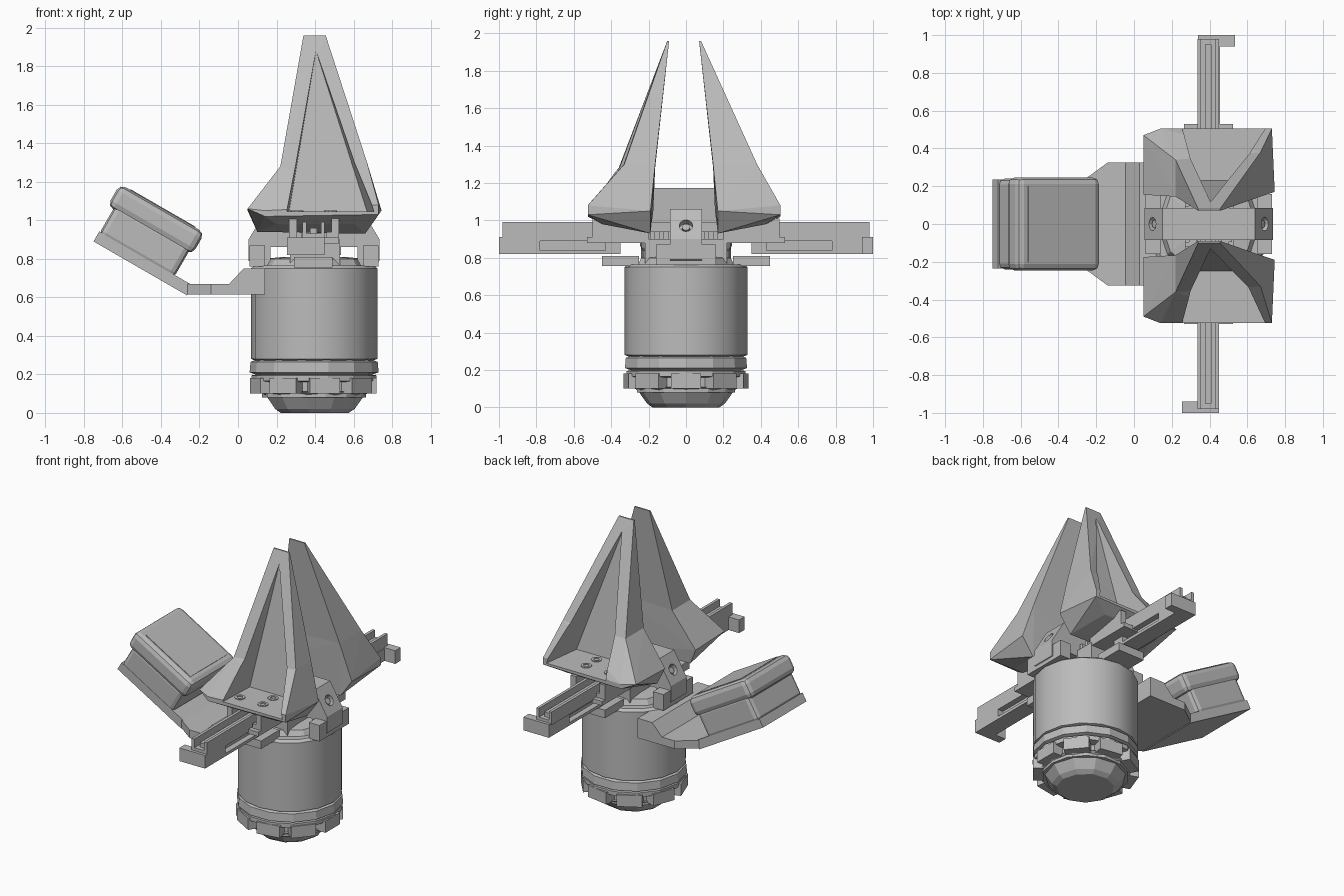
import bpy, bmesh, math
from mathutils import Matrix

if "Cube" in bpy.data.objects:
    bpy.data.objects.remove(bpy.data.objects["Cube"], do_unlink=True)

grey = bpy.data.materials.new("machine_grey")
grey.use_nodes = True
grey.diffuse_color = (0.5, 0.5, 0.5, 1)
grey.node_tree.nodes["Principled BSDF"].inputs["Base Color"].default_value = (0.5, 0.5, 0.5, 1)

AX = 0.395  # gripper axis in x
NONE = Matrix.Identity(4)
TURN = Matrix.Translation((AX, 0, 0)) @ Matrix.Rotation(math.pi, 4, 'Z') @ Matrix.Translation((-AX, 0, 0))
MIRROR = Matrix.Translation((0, -0.02, 0)) @ Matrix.Diagonal((1, -1, 1, 1))


def finish(name, bm, matrix=NONE):
    bm.transform(matrix)
    if matrix.determinant() < 0:
        bmesh.ops.reverse_faces(bm, faces=bm.faces[:])
    bm.normal_update()
    bmesh.ops.recalc_face_normals(bm, faces=bm.faces[:])
    me = bpy.data.meshes.new(name)
    bm.to_mesh(me)
    bm.free()
    me.materials.append(grey)
    ob = bpy.data.objects.new(name, me)
    bpy.context.collection.objects.link(ob)
    return ob


def add_box(bm, x, y, z):
    c = [(a + b) / 2 for a, b in (x, y, z)]
    s = [b - a for a, b in (x, y, z)]
    return bmesh.ops.create_cube(bm, size=1, matrix=Matrix.Translation(c) @ Matrix.Diagonal((*s, 1)))["verts"]


def box(name, x, y, z, matrix=NONE, bevel=0):
    bm = bmesh.new()
    add_box(bm, x, y, z)
    if bevel:
        bmesh.ops.bevel(bm, geom=bm.edges[:], offset=bevel, segments=2, affect='EDGES', profile=0.5)
    return finish(name, bm, matrix)


def hull(name, points, matrix=NONE):
    bm = bmesh.new()
    for p in points:
        bm.verts.new(p)
    bmesh.ops.convex_hull(bm, input=bm.verts[:])
    bmesh.ops.dissolve_limit(bm, angle_limit=0.02, verts=bm.verts[:], edges=bm.edges[:])
    return finish(name, bm, matrix)


def extrude(name, points, offset):
    bm = bmesh.new()
    f = bm.faces.new([bm.verts.new(p) for p in points])
    r = bmesh.ops.extrude_face_region(bm, geom=[f])
    bmesh.ops.translate(bm, vec=offset, verts=[v for v in r["geom"] if isinstance(v, bmesh.types.BMVert)])
    return finish(name, bm)


def lathe(name, profile, sides, matrix=Matrix.Translation((AX, 0, 0))):
    bm = bmesh.new()
    rings = []
    for r, z in profile:
        rings.append([bm.verts.new((r * math.cos(math.tau * i / sides),
                                    r * math.sin(math.tau * i / sides), z)) for i in range(sides)])
    for a, b in zip(rings, rings[1:]):
        for i in range(sides):
            j = (i + 1) % sides
            bm.faces.new((a[i], a[j], b[j], b[i]))
    bm.faces.new(rings[0])
    bm.faces.new(rings[-1])
    return finish(name, bm, matrix)


def cut(ob, cutter):
    m = ob.modifiers.new("cut", 'BOOLEAN')
    m.operation, m.object, m.solver = 'DIFFERENCE', cutter, 'EXACT'
    bpy.context.view_layer.update()
    me = bpy.data.meshes.new_from_object(ob.evaluated_get(bpy.context.evaluated_depsgraph_get()))
    ob.modifiers.clear()
    ob.data = me
    bpy.data.objects.remove(cutter, do_unlink=True)


# motor body and stepped lower end
body = lathe("motor_body", [(0.3, 0.27), (0.328, 0.28), (0.328, 0.75), (0.31, 0.765)], 16)
bpy.context.view_layer.objects.active = body
body.select_set(True)
bpy.ops.object.shade_smooth_by_angle(angle=math.radians(30))
lathe("motor_core", [(0.27, 0.08), (0.27, 0.29)], 14)
lathe("upper_ring", [(0.29, 0.195), (0.335, 0.21), (0.33, 0.265), (0.29, 0.28)], 14)
lathe("lower_ring", [(0.29, 0.16), (0.325, 0.165), (0.325, 0.195), (0.29, 0.2)], 14)
lathe("end_cap", [(0.18, 0), (0.21, 0.02), (0.26, 0.09), (0.29, 0.11)], 11)
bm = bmesh.new()
for i in range(9):
    vs = add_box(bm, (0.24, 0.325), (-0.08, 0.08), (0.1, 0.18))
    bmesh.ops.transform(bm, verts=vs, matrix=Matrix.Translation((AX, 0, 0)) @ Matrix.Rotation(math.tau * i / 9, 4, 'Z'))
finish("ring_lugs", bm)

# pinion housing and wings on top of the motor
lathe("motor_top_plate", [(0.28, 0.75), (0.25, 0.8), (0.16, 0.81)], 10)
box("pinion_housing", (0.27, 0.53), (-0.22, 0.22), (0.76, 0.9))
for m in (NONE, TURN):
    box("motor_wing", (0.3, 0.5), (0.25, 0.45), (0.755, 0.81), m)

# arched centre bracket with slanted, bored ends
half = [(0.17, 0.86), (0.17, 0.76), (0.1, 0.76), (0.055, 0.79), (0.055, 0.9), (0.15, 1.06)]
arch = half + [(2 * AX - x, z) for x, z in reversed(half)]
bracket = extrude("centre_bracket", [(x, -0.085, z) for x, z in arch], (0, 0.17, 0))
for side in (-1, 1):
    x = AX + side * 0.295
    slant = Matrix.Translation((x, 0, 0.97)) @ Matrix.Rotation(side * math.radians(55), 4, 'Y')
    cut(bracket, lathe("bore", [(0.036, -0.03), (0.036, 0.2)], 12, slant))
    lathe("bracket_screw", [(0.022, -0.04), (0.022, -0.01)], 8, slant)
    box("bracket_foot", (x - 0.04, x + 0.04), (-0.16, 0.16), (0.76, 0.87))

# slide rail: floor, two walls and a lower inner track
box("rail_floor", (0.335, 0.45), (-0.98, 0.98), (0.9, 0.93))
for x in (0.335, 0.43):
    box("rail_wall", (x, x + 0.02), (-0.98, 0.98), (0.9, 0.99))
box("rail_track", (0.375, 0.41), (-0.95, 0.95), (0.92, 0.96))

for m in (NONE, TURN):
    # lower rack bar with side slots and an end tab
    bar = box("rack_bar", (0.335, 0.45), (-0.97, -0.35), (0.82, 0.905), m)
    for x in ((0.3, 0.375), (0.41, 0.5)):
        cut(bar, box("slot", x, (-0.78, -0.43), (0.84, 0.89), m))
    box("rack_end_tab", (0.255, 0.45), (-1, -0.94), (0.82, 0.91), m)
    # rack teeth beside the rail
    bm = bmesh.new()
    add_box(bm, (0.46, 0.5), (-0.5, 0.2), (0.9, 0.94))
    for i in range(14):
        y = -0.48 + i * 0.048
        add_box(bm, (0.5, 0.52), (y, y + 0.024), (0.9, 0.94))
    finish("toothed_rack", bm, m)
    # carriage under the finger
    box("carriage_plate", (0.265, 0.525), (-0.53, -0.2), (0.88, 0.91), m)
    for x in (0.265, 0.485):
        box("carriage_cheek", (x, x + 0.04), (-0.5, -0.2), (0.9, 1.01), m)

# fingers: flared base, tapering blade, outer recess
tip = [(x, y, 1.96) for x in (0.34, 0.455) for y in (-0.09, -0.1)]
base = [(0.05, -0.175, 1.05), (0.05, -0.49, 1.06), (0.14, -0.525, 1.05), (0.73, -0.525, 1.08),
        (0.745, -0.19, 1.05), (0.73, -0.525, 1.03), (0.14, -0.525, 1.02), (0.1, -0.19, 0.94),
        (0.66, -0.19, 0.93), (0.2, -0.45, 0.98), (0.6, -0.45, 0.98)]
recess = [(0.265, -0.25, 1.045), (0.67, -0.25, 1.045), (0.25, -0.6, 1.045), (0.715, -0.6, 1.045),
          (0.405, -0.13, 1.88), (0.405, -0.6, 1.88)]
for m, rib in ((NONE, -0.33), (MIRROR, -0.4)):
    mid = [(0.22, -0.36, 1.28), (0.22, -0.165, 1.28), (0.67, rib, 1.3), (0.67, -0.165, 1.3)]
    for name, pts in (("finger_base", base + mid), ("finger_blade", mid + tip)):
        cut(hull(name, pts, m), hull("recess", recess, m))
    # countersunk finger screws
    for x, y in ((0.305, -0.415), (0.48, -0.415), (0.48, -0.305)):
        lathe("finger_screw", [(0.034, 1.03), (0.034, 1.05), (0.018, 1.05), (0.018, 1.04)], 10,
              m @ Matrix.Translation((x, y, 0)))

# camera arm: flat tapered plate with a step up to the motor
outline = [(0.14, 0.325), (-0.14, 0.325), (-0.27, 0.23)]
outline += [(x, -y) for x, y in reversed(outline)]
extrude("arm_plate", [(x, y, 0.615) for x, y in outline], (0, 0, 0.055))
step = [(-0.05, 0.665), (0.03, 0.75), (0.14, 0.75), (0.14, 0.665)]
extrude("arm_step", [(x, -0.325, z) for x, z in step], (0, 0.65, 0))

# tilted camera tray and two-part rounded housing
tilt = Matrix.Translation((-0.75, 0, 0.89)) @ Matrix.Rotation(math.radians(30), 4, 'Y')
box("camera_tray", (0, 0.56), (-0.235, 0.235), (0, 0.06), tilt)
box("camera_lower_housing", (0.005, 0.455), (-0.24, 0.24), (0.04, 0.23), tilt, 0.03)
box("camera_upper_housing", (-0.03, 0.478), (-0.247, 0.247), (0.195, 0.327), tilt, 0.035)
box("camera_front_panel", (0.03, 0.42), (-0.2, 0.2), (0.322, 0.331), tilt)
